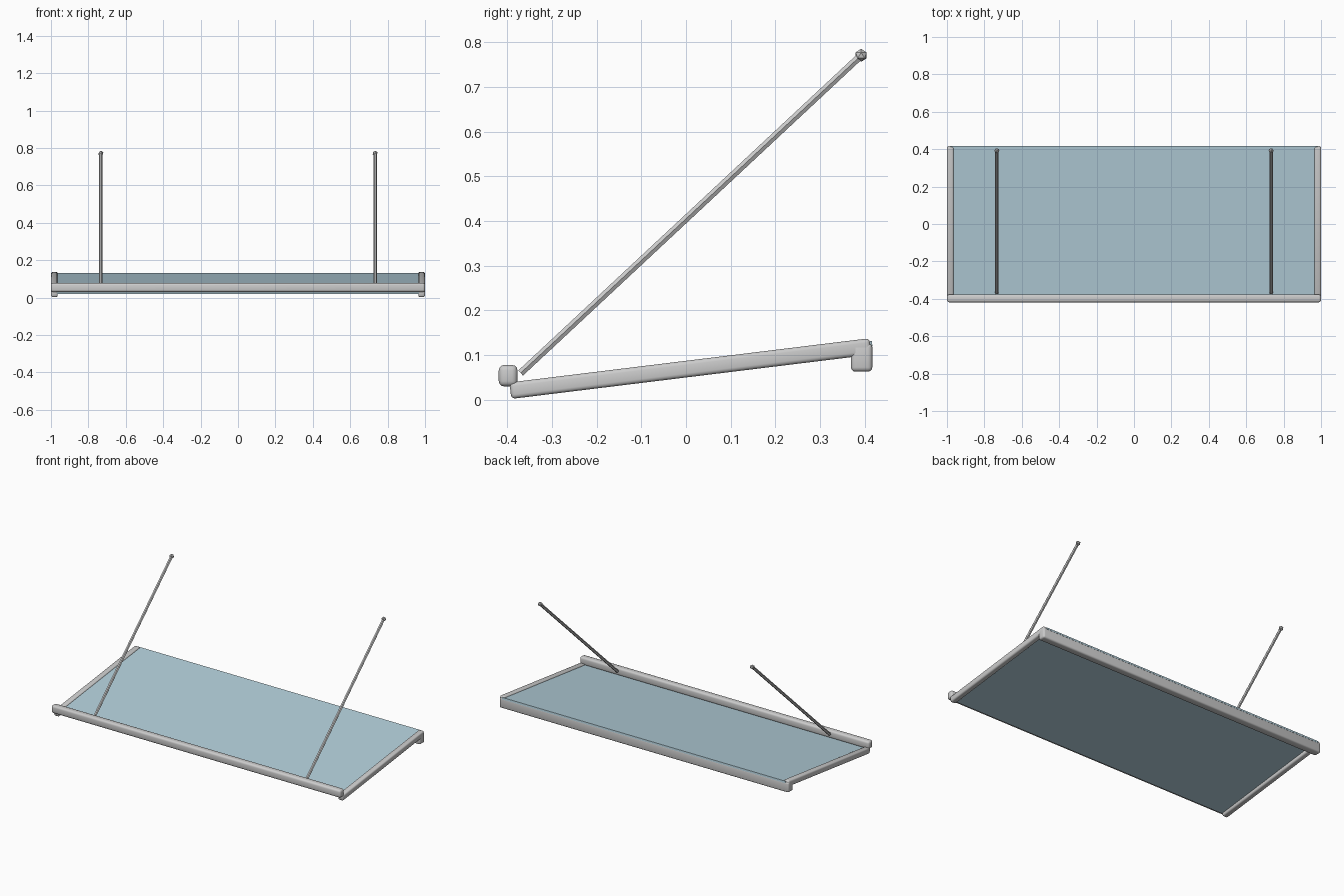
import bpy, math
from mathutils import Vector

if "Cube" in bpy.data.objects:
    bpy.data.objects.remove(bpy.data.objects["Cube"])

TILT = math.radians(7)


def finish(o, name):
    o.name = name
    bpy.ops.object.shade_smooth_by_angle(angle=math.radians(35))
    return o


def rounded_box(name, loc, size, bevel, tilt=0.0):
    bpy.ops.mesh.primitive_cube_add(size=1, location=loc)
    o = bpy.context.object
    o.scale = size
    bpy.ops.object.transform_apply(location=False, rotation=False, scale=True)
    o.rotation_euler.x = tilt
    if bevel:
        m = o.modifiers.new("round_edges", 'BEVEL')
        m.width, m.segments = bevel, 3
        bpy.ops.object.modifier_apply(modifier=m.name)
    return finish(o, name)


# front gutter bar and rear wall bar
rounded_box("front_bar", (0, -0.398, 0.054), (2.0, 0.042, 0.048), 0.012)
rounded_box("wall_bar", (0, 0.393, 0.095), (2.0, 0.048, 0.064), 0.010)

# sloping glass panel
panel = rounded_box("glass_panel", (0, 0.012, 0.076), (1.96, 0.815, 0.012), 0, TILT)
glass = bpy.data.materials.new("glass_blue")
glass.diffuse_color = (0.45, 0.62, 0.70, 1)
glass.use_nodes = True
glass.node_tree.nodes["Principled BSDF"].inputs["Base Color"].default_value = glass.diffuse_color
panel.data.materials.append(glass)

for side, s in (("left", -1), ("right", 1)):
    # sloping side rail
    rounded_box(side + "_rail", (s * 0.982, 0.010, 0.070), (0.036, 0.812, 0.037), 0.009, TILT)

    # six-sided stay rod from the front bar up to the wall
    a, b = Vector((s * 0.733, -0.370, 0.060)), Vector((s * 0.733, 0.392, 0.771))
    d = b - a
    bpy.ops.mesh.primitive_cylinder_add(vertices=6, radius=0.009, depth=d.length,
                                        location=(a + b) / 2)
    rod = bpy.context.object
    # corners point sideways so the side shows two facets
    bpy.ops.object.transform_apply(location=False, rotation=False, scale=True)
    for v in rod.data.vertices:
        v.co.x, v.co.y = v.co.y, -v.co.x
    rod.rotation_euler.x = -math.atan2(d.y, d.z)
    rod.name = side + "_stay_rod"

    # faceted wall knob
    bpy.ops.mesh.primitive_ico_sphere_add(subdivisions=1, radius=0.0145, location=b)
    bpy.context.object.name = side + "_wall_knob"
